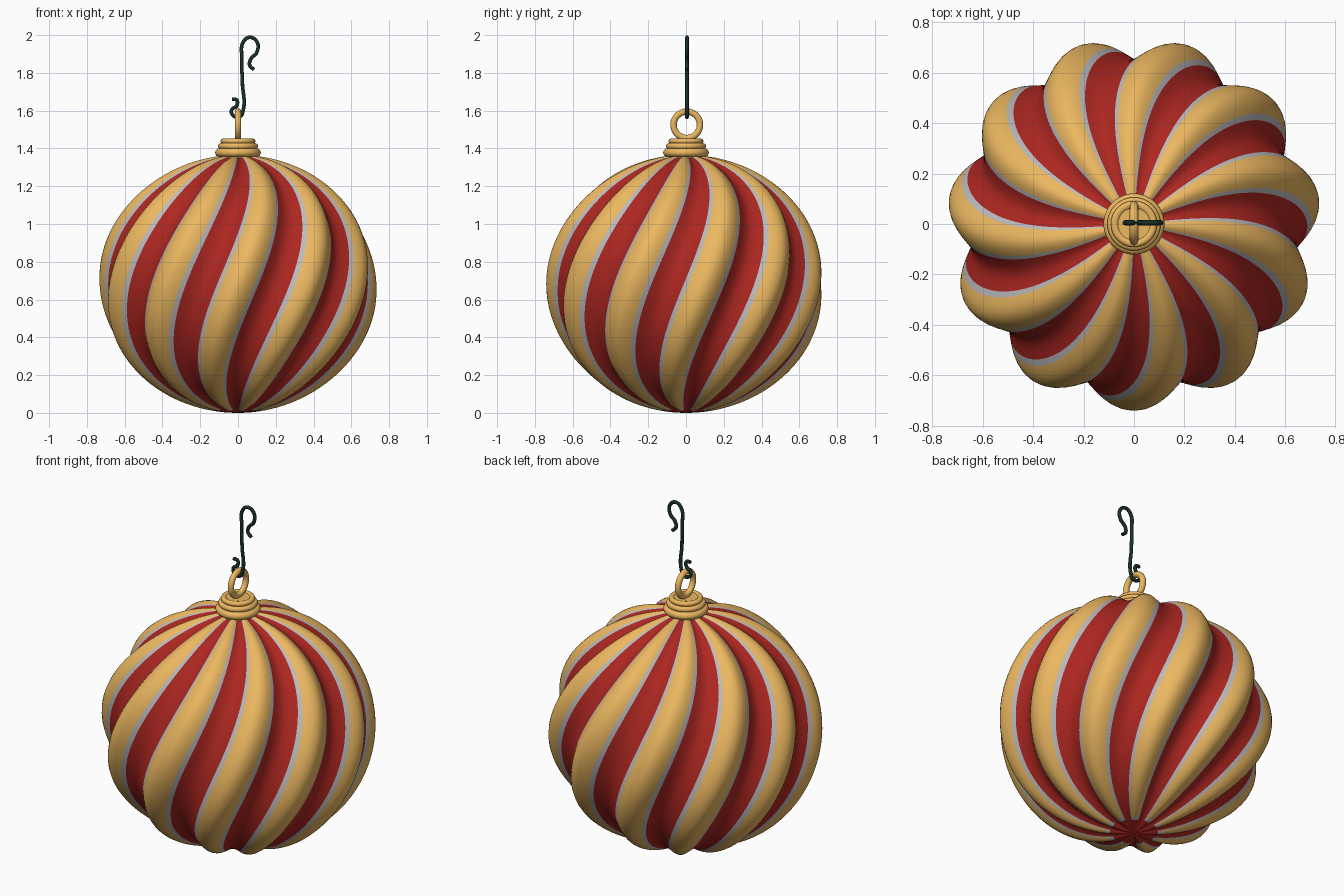
import bpy, bmesh
from math import sin, cos, pi, radians

if "Cube" in bpy.data.objects:
    bpy.data.objects.remove(bpy.data.objects["Cube"])


def material(name, rgb):
    m = bpy.data.materials.new(name)
    m.diffuse_color = (*rgb, 1)
    m.use_nodes = True
    m.node_tree.nodes["Principled BSDF"].inputs["Base Color"].default_value = m.diffuse_color
    return m


gold = material("gold", (0.84, 0.48, 0.12))
red = material("red", (0.42, 0.02, 0.015))
silver = material("silver", (0.5, 0.5, 0.52))
green = material("dark_green", (0.01, 0.03, 0.02))


def finish(bm, name, mats):
    bmesh.ops.remove_doubles(bm, verts=bm.verts, dist=1e-5)
    bmesh.ops.recalc_face_normals(bm, faces=bm.faces)
    for f in bm.faces:
        f.smooth = True
    me = bpy.data.meshes.new(name)
    bm.to_mesh(me)
    bm.free()
    for m in mats:
        me.materials.append(m)
    ob = bpy.data.objects.new(name, me)
    bpy.context.collection.objects.link(ob)
    return ob


def grid(rows, cols, point, mat=lambda i, j: 0):
    """Surface closed around j, open along i."""
    bm = bmesh.new()
    v = [[bm.verts.new(point(i, j)) for j in range(cols)] for i in range(rows + 1)]
    for i in range(rows):
        for j in range(cols):
            k = (j + 1) % cols
            f = bm.faces.new((v[i][j], v[i + 1][j], v[i + 1][k], v[i][k]))
            f.material_index = mat(i, j)
    return bm


# Bauble: ellipsoid with 11 twisted lobes, stripes follow the mesh columns
LOBES, ROWS, R, H = 11, 90, 0.74, 0.683
# column positions across one lobe: gold (8), silver (2), red (8), silver (2)
steps = ([-0.22 + 0.055 * k for k in range(8)] + [0.22, 0.25]
         + [0.28 + 0.055 * k for k in range(8)] + [0.72, 0.75])
N = len(steps)
stripe = [0] * 8 + [1] * 2 + [2] * 8 + [1] * 2


def bauble_point(i, j):
    th = pi * i / ROWS
    lobe, t = j // N, steps[j % N]
    z = H * cos(th)
    phi = radians(-90) + (lobe + t) * 2 * pi / LOBES + radians(32) * z
    s = 1 - 0.12 * sin(th) * (1 - cos(2 * pi * t)) / 2
    r = R * sin(th) * s
    return (r * cos(phi), r * sin(phi), H + z * s)


def bauble_mat(i, j):
    if i >= ROWS - 5:          # red star at the bottom
        return 2
    if i == ROWS - 6 and stripe[j % N] == 0:
        return 1
    return stripe[j % N]


finish(grid(ROWS, N * LOBES, bauble_point, bauble_mat), "bauble", [gold, silver, red])

# Cap: three stacked rounded steps, lathed
profile = [(0, 1.345), (0.10, 1.345)]
for r, z, h in ((0.121, 1.378, 0.022), (0.106, 1.412, 0.016), (0.092, 1.438, 0.014)):
    for k in range(9):
        a = -pi / 2 + pi * k / 8
        profile.append((r - h + h * cos(a), z + h * sin(a)))
profile += [(0.068, 1.450), (0.064, 1.446), (0, 1.446)]
C = 64
cap = finish(grid(len(profile) - 1, C,
                  lambda i, j: (profile[i][0] * cos(2 * pi * j / C),
                                profile[i][0] * sin(2 * pi * j / C), profile[i][1])),
             "cap", [gold])
bpy.context.view_layer.objects.active = cap
cap.select_set(True)
bpy.ops.object.shade_smooth_by_angle(angle=radians(40))

# Hanging ring
bpy.ops.mesh.primitive_torus_add(major_radius=0.07, minor_radius=0.017,
                                 major_segments=48, minor_segments=16,
                                 location=(0, 0.004, 1.525), rotation=(0, pi / 2, 0))
ring = bpy.context.object
ring.name = "hanging_ring"
ring.data.materials.append(gold)
bpy.ops.object.shade_smooth()

# Wire hook
path = [(-0.032, 1.66), (-0.008, 1.657), (-0.006, 1.628), (-0.034, 1.603),
        (-0.028, 1.577), (0.008, 1.567), (0.027, 1.60), (0.023, 1.75), (0.02, 1.88),
        (0.026, 1.96), (0.06, 1.988), (0.1, 1.965), (0.1, 1.91), (0.067, 1.872),
        (0.062, 1.84), (0.085, 1.817)]
cu = bpy.data.curves.new("hook", "CURVE")
cu.dimensions = "3D"
cu.bevel_depth = 0.01
cu.bevel_resolution = 3
cu.use_fill_caps = True
cu.resolution_u = 8
sp = cu.splines.new("BEZIER")
sp.bezier_points.add(len(path) - 1)
for p, (x, z) in zip(sp.bezier_points, path):
    p.co = (x, 0.005, z)
    p.handle_left_type = p.handle_right_type = "AUTO"
cu.materials.append(green)
bpy.context.collection.objects.link(bpy.data.objects.new("hook", cu))
